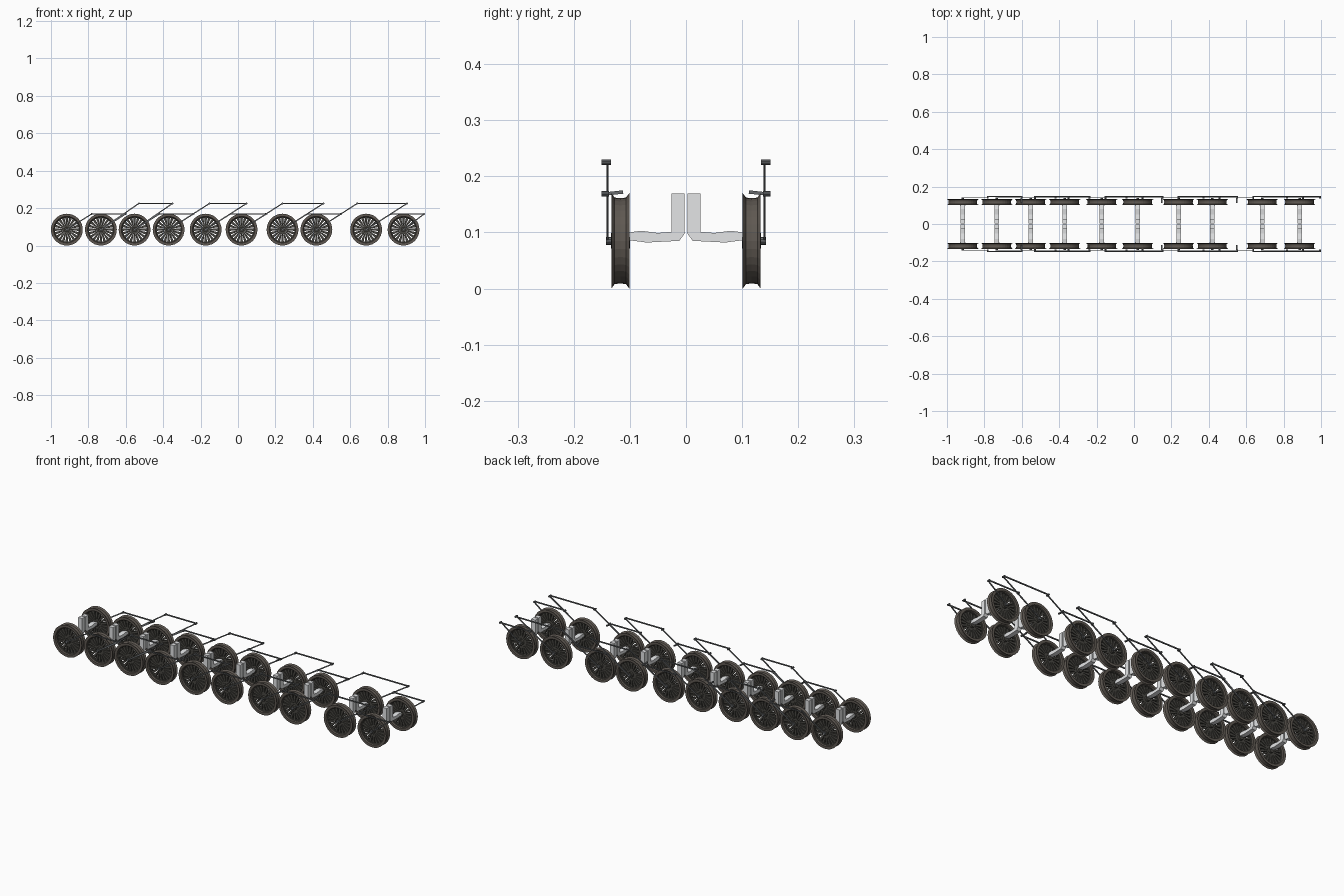
import bpy, bmesh, math
from mathutils import Matrix, Vector

if "Cube" in bpy.data.objects:
    bpy.data.objects.remove(bpy.data.objects["Cube"])

WHEEL_X = [-0.915, -0.733, -0.553, -0.371, -0.173, 0.019, 0.238, 0.419, 0.685, 0.885]
R = 0.085          # wheel radius and axle height
TRACK = 0.117      # wheel centre plane


def material(name, rgb):
    m = bpy.data.materials.new(name)
    m.diffuse_color = (*rgb, 1)
    m.use_nodes = True
    m.node_tree.nodes["Principled BSDF"].inputs["Base Color"].default_value = m.diffuse_color
    return m


RIM = material("brown_grey_rim", (0.112, 0.097, 0.083))
SPOKE = material("dark_spoke", (0.066, 0.063, 0.054))
ROD = material("steel_grey", (0.135, 0.143, 0.150))
AXLE = material("light_grey", (0.77, 0.78, 0.79))


def finish(bm, name, mats):
    bmesh.ops.recalc_face_normals(bm, faces=bm.faces)
    me = bpy.data.meshes.new(name)
    bm.to_mesh(me)
    bm.free()
    for m in mats:
        me.materials.append(m)
    return me


def place(me, name, loc=(0, 0, 0), turn=0):
    ob = bpy.data.objects.new(name, me)
    ob.location = loc
    ob.rotation_euler.z = turn
    bpy.context.collection.objects.link(ob)
    return ob


def box(bm, a, b, w, d, w_end=None):
    """Bar from a to b, w wide in the xz plane (w_end at b) and d deep in y."""
    a, b = Vector(a), Vector(b)
    ax = (b - a).normalized()
    side = ax.cross(Vector((0, 1, 0)))
    if side.length < 1e-4:
        side = Vector((1, 0, 0))
    side.normalize()
    up = side.cross(ax)
    rot = Matrix((ax, side, up)).transposed().to_4x4()
    verts = bmesh.ops.create_cube(bm, size=1)["verts"]
    for v in verts:
        width = w_end if w_end and v.co.x > 0 else w
        v.co = Vector((v.co.x * (b - a).length, v.co.y * width, v.co.z * d))
    bmesh.ops.transform(bm, matrix=Matrix.Translation((a + b) / 2) @ rot, verts=verts)
    return {f for v in verts for f in v.link_faces}


def disc(bm, x, z, y0, y1, r, seg=10):
    """Cylinder lying along y."""
    mat = Matrix.Translation((x, (y0 + y1) / 2, z)) @ Matrix.Rotation(math.pi / 2, 4, "X")
    res = bmesh.ops.create_cone(bm, cap_ends=True, segments=seg, radius1=r, radius2=r,
                                depth=abs(y1 - y0), matrix=mat)
    return {f for v in res["verts"] for f in v.link_faces}


def lathe(bm, profile, seg):
    """Closed (radius, y) profile turned about the y axis."""
    rings, faces = [], set()
    for i in range(seg):
        t = 2 * math.pi * i / seg
        rings.append([bm.verts.new((r * math.cos(t), y, r * math.sin(t))) for r, y in profile])
    n = len(profile)
    for i in range(seg):
        a, b = rings[i], rings[(i + 1) % seg]
        for j in range(n):
            faces.add(bm.faces.new((a[j], a[(j + 1) % n], b[(j + 1) % n], b[j])))
    return faces


# Spoked wheel: grooved rim, dark inner ring, tapered spokes and hub
bm = bmesh.new()
lathe(bm, [(R, -0.016), (0.077, -0.010), (0.076, 0.0), (0.077, 0.010), (R, 0.016),
           (0.071, 0.016), (0.068, 0.011), (0.068, -0.011), (0.071, -0.016)], 32)
dark = lathe(bm, [(0.069, -0.010), (0.069, 0.010), (0.064, 0.008), (0.064, -0.008)], 32)
dark |= disc(bm, 0, 0, -0.017, 0.017, 0.014, 16)
for i in range(20):
    t = 2 * math.pi * i / 20
    c, s = math.cos(t), math.sin(t)
    dark |= box(bm, (0.011 * c, 0, 0.011 * s), (0.066 * c, 0, 0.066 * s), 0.0045, 0.011, 0.014)
for f in dark:
    f.material_index = 1
wheel_mesh = finish(bm, "wheel", [RIM, SPOKE])

# Half axle: bar with an upright post at the inner end
bm = bmesh.new()
outline = [(0.003, 0.169), (0.026, 0.169), (0.026, 0.101), (0.050, 0.099), (0.080, 0.103),
           (0.101, 0.100), (0.101, 0.086), (0.070, 0.082), (0.012, 0.085), (0.003, 0.097)]
half = 0.012
face = bm.faces.new([bm.verts.new((-half, y, z)) for y, z in outline])
ext = bmesh.ops.extrude_face_region(bm, geom=[face])
bmesh.ops.translate(bm, vec=(2 * half, 0, 0),
                    verts=[g for g in ext["geom"] if isinstance(g, bmesh.types.BMVert)])
axle_mesh = finish(bm, "half_axle", [AXLE])

for i, x in enumerate(WHEEL_X):
    for side, label in ((1, "back"), (-1, "front")):
        place(wheel_mesh, f"wheel_{label}_{i + 1}", (x, side * TRACK, R))
        place(axle_mesh, f"half_axle_{label}_{i + 1}", (x, 0, 0), 0 if side > 0 else math.pi)


def linkage(i, upper, side):
    """Two parallel arms on neighbouring wheels joined by a level rod."""
    bm = bmesh.new()
    dx, top = (0.203 if i == 1 else 0.219, 0.225) if upper else (0.133, 0.169)
    ya, yr = side * 0.140, side * 0.147
    ends = []
    for k in (i, i + 1):
        x = WHEEL_X[k]
        ex = min(x + dx, 0.995)
        ends.append(ex)
        box(bm, (x, ya, R), (ex, ya, top), 0.006, 0.004)
        disc(bm, x, R, side * 0.130, side * 0.143, 0.007)
        disc(bm, ex, top, side * (0.134 if upper else 0.137), side * 0.151, 0.005)
    box(bm, (ends[0], yr, top), (ends[1], yr, top), 0.006, 0.005)
    # Short inboard crossbar at the trailing joint of the lower linkage
    if not upper and i < 8:
        box(bm, (ends[1] - 0.003, side * 0.112, top + 0.003),
            (ends[1] - 0.003, ya, top), 0.007, 0.006)
    kind = "upper" if upper else "lower"
    label = "back" if side > 0 else "front"
    place(finish(bm, "linkage", [ROD]), f"{kind}_linkage_{label}_{i + 1}")


# Lower linkages join each pair, upper linkages bridge between pairs
for i in range(9):
    for side in (1, -1):
        linkage(i, i % 2 == 1, side)
